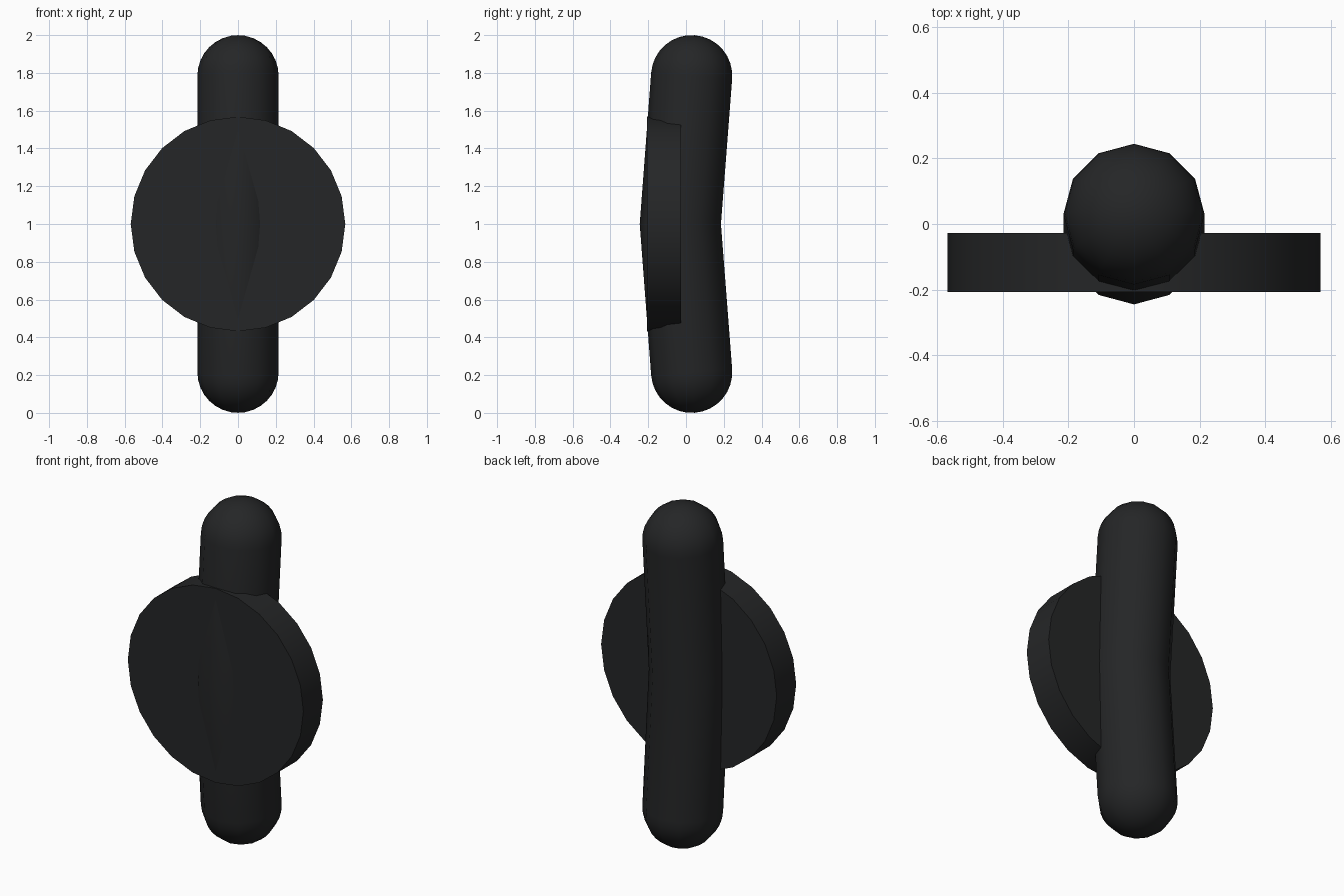
import bpy, bmesh, math
from mathutils import Vector, Matrix

if "Cube" in bpy.data.objects:
    bpy.data.objects.remove(bpy.data.objects["Cube"])

R, SIDES, DOME = 0.215, 12, 8
END_Y, MID_Y = 0.03, -0.03

dark = bpy.data.materials.new("dark_grey")
dark.diffuse_color = (0.018, 0.019, 0.02, 1)
dark.use_nodes = True
dark.node_tree.nodes["Principled BSDF"].inputs["Base Color"].default_value = dark.diffuse_color


def finish(bm, name, angle):
    bmesh.ops.recalc_face_normals(bm, faces=bm.faces)
    mesh = bpy.data.meshes.new(name)
    bm.to_mesh(mesh)
    bm.free()
    ob = bpy.data.objects.new(name, mesh)
    bpy.context.collection.objects.link(ob)
    mesh.materials.append(dark)
    bpy.ops.object.select_all(action='DESELECT')
    ob.select_set(True)
    bpy.context.view_layer.objects.active = ob
    bpy.ops.object.shade_smooth_by_angle(angle=math.radians(angle))
    return ob


# Bent bar: round-ended tube with a slight kink at mid height
bm = bmesh.new()
mid = Vector((0, MID_Y, 1))
top = Vector((0, END_Y, 2 - R))
bottom = Vector((0, END_Y, R))


def ring(centre, side_dir, radius):
    verts = []
    for i in range(SIDES):
        a = 2 * math.pi * i / SIDES
        verts.append(bm.verts.new(centre + radius * (Vector((1, 0, 0)) * math.cos(a)
                                                     + side_dir * math.sin(a))))
    return verts


def dome(centre):
    axis = (centre - mid).normalized()
    side = Vector((1, 0, 0)).cross(axis)
    if side.y < 0:
        side = -side
    rings = []
    for k in range(DOME):
        t = math.pi / 2 * k / DOME
        rings.append(ring(centre + axis * R * math.sin(t), side, R * math.cos(t)))
    return rings, bm.verts.new(centre + axis * R)


low, low_pole = dome(bottom)
high, high_pole = dome(top)
rings = low[::-1] + [ring(mid, Vector((0, 1, 0)), R)] + high
for a, b in zip(rings, rings[1:]):
    for i in range(SIDES):
        j = (i + 1) % SIDES
        bm.faces.new((a[i], a[j], b[j], b[i]))
for loop, pole in ((rings[0], low_pole), (rings[-1], high_pole)):
    for i in range(SIDES):
        bm.faces.new((loop[i], loop[(i + 1) % SIDES], pole))
finish(bm, "bent_bar", 35)

# Round disc set into the front of the bar
bm = bmesh.new()
y0, y1 = -0.207, -0.027
bmesh.ops.create_cone(bm, cap_ends=True, segments=24, radius1=0.568, radius2=0.568,
                      depth=y1 - y0,
                      matrix=Matrix.Translation((0, (y0 + y1) / 2, 1))
                      @ Matrix.Rotation(math.pi / 2, 4, 'X'))
finish(bm, "front_disc", 35)
